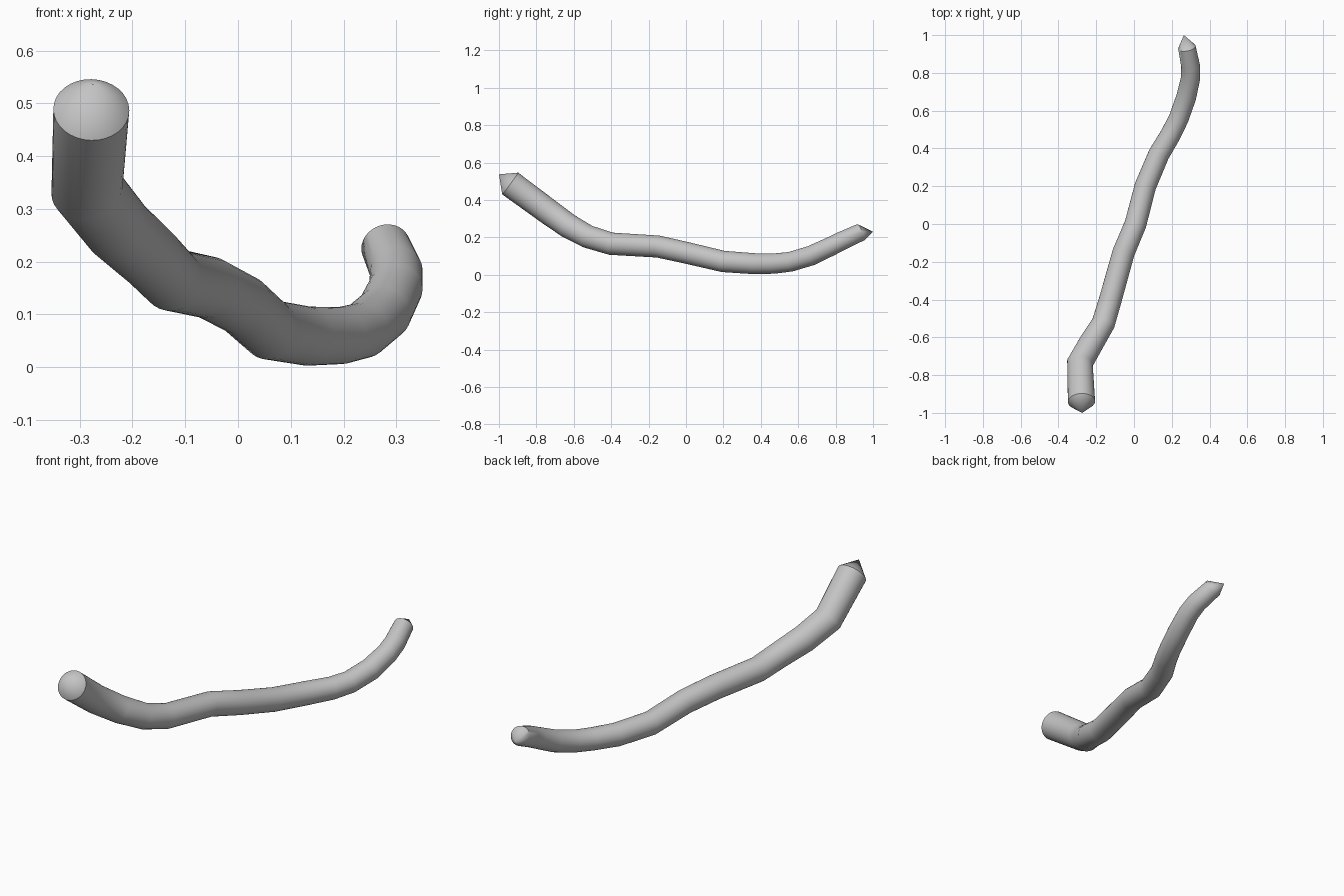
import bpy, bmesh, math
from mathutils import Vector

cube = bpy.data.objects.get("Cube")
if cube:
    bpy.data.objects.remove(cube, do_unlink=True)

SIDES = 32

# Centre line from the thick front end to the thin back end: x, y, z, radius
PATH = [
    (-0.278, -0.940, 0.488, 0.072),
    (-0.286, -0.735, 0.337, 0.069),
    (-0.226, -0.630, 0.262, 0.066),
    (-0.162, -0.525, 0.204, 0.062),
    (-0.125, -0.400, 0.166, 0.060),
    (-0.055, -0.150, 0.151, 0.059),
    (0.008, 0.000, 0.118, 0.058),
    (0.060, 0.200, 0.071, 0.057),
    (0.132, 0.370, 0.059, 0.056),
    (0.195, 0.475, 0.060, 0.054),
    (0.237, 0.560, 0.070, 0.053),
    (0.276, 0.670, 0.103, 0.053),
    (0.299, 0.770, 0.150, 0.051),
    (0.300, 0.835, 0.182, 0.050),
    (0.280, 0.935, 0.228, 0.047),
]
FRONT_TIP = (-0.275, -1.0, 0.537)
BACK_TIP = (0.264, 1.0, 0.230)

# One plain grey
grey = bpy.data.materials.new("plain grey")
grey.use_nodes = True
colour = (0.55, 0.55, 0.55, 1.0)
grey.diffuse_color = colour
grey.node_tree.nodes["Principled BSDF"].inputs["Base Color"].default_value = colour


def tangent(points, i):
    """Direction of the centre line, halved between neighbours at a bend."""
    t = Vector()
    if i > 0:
        t += (points[i] - points[i - 1]).normalized()
    if i < len(points) - 1:
        t += (points[i + 1] - points[i]).normalized()
    return t.normalized()


def make_rod(name):
    bm = bmesh.new()
    points = [Vector(p[:3]) for p in PATH]
    side = Vector((1, 0, 0))
    rings = []
    # Sweep a circle, carrying the frame along so the tube does not twist
    for i, p in enumerate(points):
        t = tangent(points, i)
        side = (side - t * side.dot(t)).normalized()
        up = t.cross(side)
        ring = []
        for k in range(SIDES):
            a = math.tau * k / SIDES
            ring.append(bm.verts.new(p + PATH[i][3] * (side * math.cos(a) + up * math.sin(a))))
        rings.append(ring)
    for a, b in zip(rings, rings[1:]):
        for k in range(SIDES):
            n = (k + 1) % SIDES
            bm.faces.new((a[k], a[n], b[n], b[k]))
    # Pointed ends
    for ring, tip in ((rings[0], FRONT_TIP), (rings[-1], BACK_TIP)):
        apex = bm.verts.new(tip)
        for k in range(SIDES):
            bm.faces.new((ring[k], ring[(k + 1) % SIDES], apex))
    bmesh.ops.recalc_face_normals(bm, faces=bm.faces)
    mesh = bpy.data.meshes.new(name)
    bm.to_mesh(mesh)
    bm.free()
    obj = bpy.data.objects.new(name, mesh)
    bpy.context.collection.objects.link(obj)
    mesh.materials.append(grey)
    return obj


rod = make_rod("bent_rod")
bpy.ops.object.select_all(action='DESELECT')
rod.select_set(True)
bpy.context.view_layer.objects.active = rod
bpy.ops.object.shade_smooth_by_angle(angle=math.radians(40))
